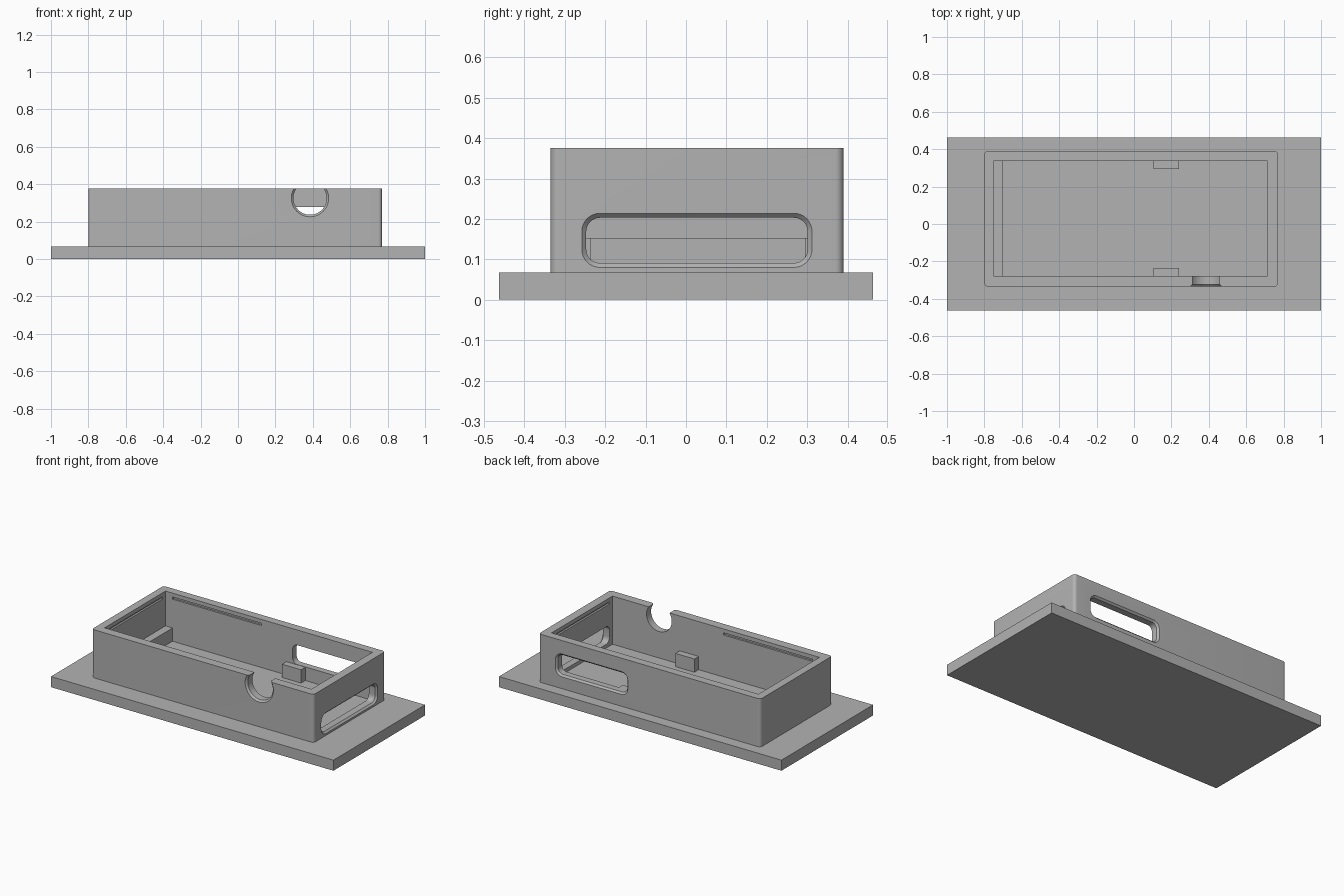
import bpy, bmesh, math
from mathutils import Vector

if "Cube" in bpy.data.objects:
    bpy.data.objects.remove(bpy.data.objects["Cube"])

grey = bpy.data.materials.new("plain grey")
grey.diffuse_color = (0.45, 0.45, 0.45, 1)
grey.use_nodes = True
grey.node_tree.nodes["Principled BSDF"].inputs["Base Color"].default_value = grey.diffuse_color

BASE_TOP, RIM = 0.068, 0.376


def rounded_rect(u0, u1, v0, v1, r, n=8):
    """Outline of a rounded rectangle, counter-clockwise."""
    pts = []
    corners = [(u1 - r, v1 - r), (u0 + r, v1 - r), (u0 + r, v0 + r), (u1 - r, v0 + r)]
    for k, (cu, cv) in enumerate(corners):
        for i in range(n + 1):
            a = math.pi / 2 * (k + i / n)
            pts.append((cu + r * math.cos(a), cv + r * math.sin(a)))
    return pts


def circle(cu, cv, r, n=48):
    return [(cu + r * math.cos(2 * math.pi * i / n), cv + r * math.sin(2 * math.pi * i / n))
            for i in range(n)]


def loft(name, sections, axis):
    """Solid through matching outlines, each given as (depth along axis, points)."""
    place = {"x": lambda d, u, v: (d, u, v),
             "y": lambda d, u, v: (u, d, v),
             "z": lambda d, u, v: (u, v, d)}[axis]
    bm = bmesh.new()
    rings = [[bm.verts.new(place(d, u, v)) for u, v in pts] for d, pts in sections]
    for a, b in zip(rings, rings[1:]):
        for i in range(len(a)):
            j = (i + 1) % len(a)
            bm.faces.new((a[i], a[j], b[j], b[i]))
    bm.faces.new(rings[0])
    bm.faces.new(rings[-1])
    bmesh.ops.recalc_face_normals(bm, faces=bm.faces)
    mesh = bpy.data.meshes.new(name)
    bm.to_mesh(mesh)
    bm.free()
    mesh.materials.append(grey)
    ob = bpy.data.objects.new(name, mesh)
    bpy.context.collection.objects.link(ob)
    return ob


def box(name, x0, x1, y0, y1, z0, z1):
    rect = [(x0, y0), (x1, y0), (x1, y1), (x0, y1)]
    return loft(name, [(z0, rect), (z1, rect)], "z")


def cut(target, cutter):
    mod = target.modifiers.new("cut", "BOOLEAN")
    mod.operation, mod.solver, mod.object = "DIFFERENCE", "EXACT", cutter
    bpy.context.view_layer.objects.active = target
    bpy.ops.object.modifier_apply(modifier=mod.name)
    bpy.data.objects.remove(cutter)


def flared(name, inside, outside, shape, axis):
    """Wall opening with a chamfered outer edge; shape(g) is the outline grown by g."""
    s = 1 if outside > inside else -1
    c = 0.011
    return loft(name, [(inside - s * 0.02, shape(0)), (outside - s * c, shape(0)),
                       (outside, shape(c)), (outside + s * 0.02, shape(c))], axis)


# Base plate
box("base_plate", -1, 1, -0.463, 0.463, 0, BASE_TOP)

# Enclosure walls with rounded vertical corners
outline = rounded_rect(-0.80, 0.77, -0.335, 0.39, 0.02)
walls = loft("enclosure_walls", [(BASE_TOP, outline), (RIM, outline)], "z")
X0, X1, Y0, Y1 = -0.75, 0.715, -0.278, 0.338
cut(walls, box("cavity_cutter", X0, X1, Y0, Y1, 0, 0.5))

# Long slot in the right wall
cut(walls, flared("right_slot_cutter", X1, 0.77, lambda g: rounded_rect(
    -0.247 - g, 0.301 + g, 0.091 - g, 0.203 + g, 0.034 + g), "x"))
# Slot in the back wall
cut(walls, flared("back_slot_cutter", Y1, 0.39, lambda g: rounded_rect(
    0.15 - g, 0.64 + g, 0.155 - g, 0.279 + g, 0.034 + g), "y"))
# Round notch in the front wall, open at the rim
cut(walls, flared("front_notch_cutter", Y0, -0.335,
                  lambda g: circle(0.385, 0.326, 0.089 + g), "y"))

# Shallow snap grooves just under the rim
G0, G1, D = 0.337, 0.351, 0.012
cut(walls, box("groove_cutter", -0.70, -0.07, Y1 - 0.02, Y1 + D, G0, G1))
cut(walls, box("groove_cutter", -0.70, -0.07, Y0 - D, Y0 + 0.02, G0, G1))
cut(walls, box("groove_cutter", X0 - D, X0 + 0.02, -0.25, 0.31, G0, G1))
cut(walls, box("groove_cutter", X1 - 0.02, X1 + D, -0.25, 0.31, G0, G1))

bpy.ops.object.select_all(action="DESELECT")
walls.select_set(True)
bpy.context.view_layer.objects.active = walls
bpy.ops.object.shade_smooth_by_angle(angle=math.radians(30))

# Support ledge and the two side supports
box("support_ledge", X0, -0.70, Y0, Y1, BASE_TOP, 0.153)
box("back_support", 0.105, 0.24, 0.295, Y1, BASE_TOP, 0.153)
box("front_support", 0.105, 0.24, Y0, -0.235, BASE_TOP, 0.153)
